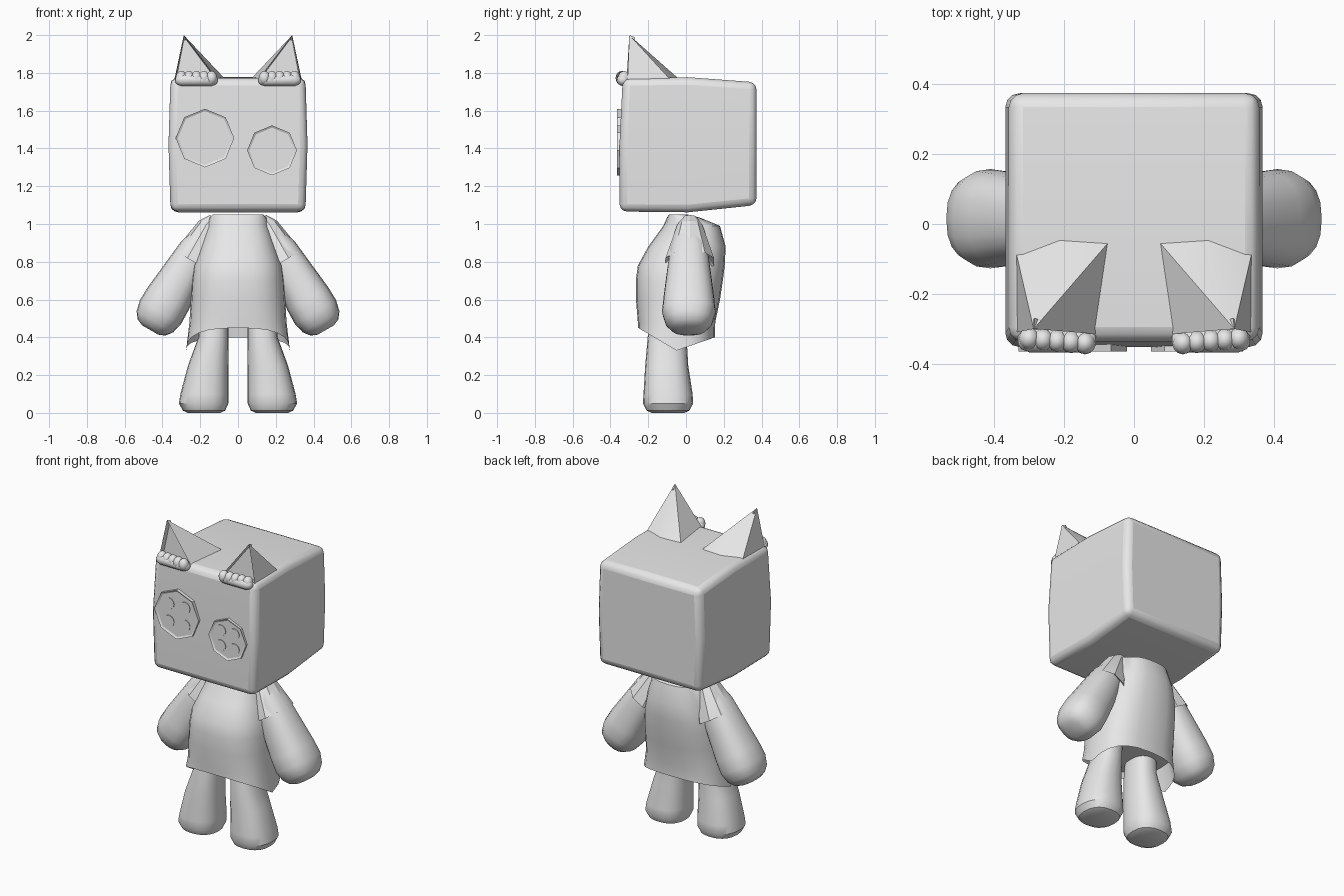
import bpy, bmesh, math
from mathutils import Vector, Matrix

if "Cube" in bpy.data.objects:
    bpy.data.objects.remove(bpy.data.objects["Cube"])

grey = bpy.data.materials.new("light_grey")
grey.diffuse_color = (0.8, 0.8, 0.8, 1)
grey.use_nodes = True
grey.node_tree.nodes["Principled BSDF"].inputs["Base Color"].default_value = grey.diffuse_color


def finish(name, bm, angle=35):
    """Turn a bmesh into a named object with smooth shading below the angle."""
    bmesh.ops.recalc_face_normals(bm, faces=bm.faces)
    me = bpy.data.meshes.new(name)
    bm.to_mesh(me)
    bm.free()
    me.materials.append(grey)
    ob = bpy.data.objects.new(name, me)
    bpy.context.collection.objects.link(ob)
    me.shade_smooth()
    me.set_sharp_from_angle(angle=math.radians(angle))
    return ob


def ring(c, u, v, ru, rv, n=20, p=2.4):
    """Superellipse points around centre c in the plane of u and v."""
    pts = []
    for i in range(n):
        a = 2 * math.pi * i / n
        x, y = math.cos(a), math.sin(a)
        x = math.copysign(abs(x) ** (2 / p), x) * ru
        y = math.copysign(abs(y) ** (2 / p), y) * rv
        pts.append(Vector(c) + Vector(u) * x + Vector(v) * y)
    return pts


def loft(name, rings, angle=35):
    """Skin closed rings and cap both ends."""
    bm = bmesh.new()
    vs = [[bm.verts.new(p) for p in r] for r in rings]
    n = len(vs[0])
    for a, b in zip(vs, vs[1:]):
        for i in range(n):
            j = (i + 1) % n
            bm.faces.new((a[i], a[j], b[j], b[i]))
    bm.faces.new(vs[0])
    bm.faces.new(vs[-1])
    return finish(name, bm, angle)


X, Y = (1, 0, 0), (0, 1, 0)

# Head: slightly barrelled cube with rounded edges and a lower, raised back
bm = bmesh.new()
bmesh.ops.create_cube(bm, size=2)
bmesh.ops.subdivide_edges(bm, edges=bm.edges, cuts=1, use_grid_fill=True)
for v in bm.verts:
    gx, gy, gz = (round(k) for k in v.co)
    top = {-1: 1.772, 0: 1.777, 1: 1.75}[gy]
    bottom = {-1: 1.066, 0: 1.062, 1: 1.10}[gy]
    z = {1: top, 0: 1.42, -1: bottom}[gz]
    x = gx * (0.368 if gz == 0 else 0.357)
    y = {-1: -0.352 + (0.017 if gz == 1 else 0), 0: 0.01, 1: 0.374}[gy]
    v.co = (x, y, z)
head = finish("head", bm, 40)
bev = head.modifiers.new("round_edges", "BEVEL")
bev.width, bev.segments = 0.04, 3
bev.limit_method, bev.angle_limit = 'ANGLE', math.radians(50)

# Button eyes: octagon plates with a raised rim and four thin dots
for side, cx, cz, r, dot in (("left", -0.175, 1.455, 0.155, 0.036),
                             ("right", 0.18, 1.39, 0.132, 0.034)):
    bm = bmesh.new()
    face = bm.faces.new([bm.verts.new((cx + r * math.sin(k * math.pi / 4), -0.33,
                                       cz + r * math.cos(k * math.pi / 4))) for k in range(8)])
    ext = bmesh.ops.extrude_face_region(bm, geom=[face])["geom"]
    bmesh.ops.translate(bm, vec=(0, -0.035, 0),
                        verts=[g for g in ext if isinstance(g, bmesh.types.BMVert)])
    bmesh.ops.recalc_face_normals(bm, faces=bm.faces)
    front = [f for f in bm.faces if f.normal.y < -0.9 and f.calc_center_median().y < -0.36]
    bmesh.ops.inset_region(bm, faces=front, thickness=0.012)
    bmesh.ops.translate(bm, vec=(0, 0.007, 0), verts=front[0].verts)
    finish(side + "_button_eye", bm, 30)
    bm = bmesh.new()
    for dx in (-1, 1):
        for dz in (-1, 1):
            m = Matrix.Translation((cx + dx * r * 0.36, -0.359, cz + dz * r * 0.36))
            bmesh.ops.create_cone(bm, cap_ends=True, segments=12, radius1=dot, radius2=dot,
                                  depth=0.006, matrix=m @ Matrix.Rotation(math.pi / 2, 4, 'X'))
    finish(side + "_button_dots", bm, 30)

# Torso in a loose shirt; the hem dips at both sides, with a closed underside
rings = []
for z, rx, y0, y1 in ((1.05, .135, -.09, .01), (1.035, .15, -.10, .07), (0.99, .165, -.12, .18),
                      (0.88, .20, -.20, .21), (0.78, .235, -.255, .205), (0.70, .245, -.266, .195),
                      (0.60, .25, -.265, .18), (0.48, .257, -.255, .155)):
    rings.append(ring((0, (y0 + y1) / 2, z), X, Y, rx, (y1 - y0) / 2, 24, 2.6))
hem = ring((0, -0.05, 0), X, Y, 0.275, 0.203, 24, 2.6)
for p in hem:
    s = (p.y + 0.05) / 0.203
    p.z = 0.33 + abs(s) * (0.12 if s < 0 else 0.07)
rings.append(hem)
rings.append(ring((0, -0.05, 0.48), X, Y, 0.245, 0.19, 24, 2.6))
loft("shirt_torso", rings, 40)

for s, side in ((-1, "left"), (1, "right")):
    # Leg: widens into a rounded foot
    loft(side + "_leg", [ring((s * cx, cy, z), X, Y, rx, ry) for z, cx, cy, rx, ry in (
        (0.0, .18, -.095, .085, .085), (.012, .18, -.095, .112, .113),
        (.05, .182, -.095, .131, .133), (.10, .178, -.095, .127, .13),
        (.25, .158, -.102, .107, .114), (.40, .13, -.10, .08, .103), (.52, .125, -.09, .075, .095))])

    # Arm: tilted outward, ending in a blunt hand
    axis = Vector((s * 0.50, 0, -0.866))
    perp = Vector((s * 0.866, 0, 0.50))
    start = Vector((s * 0.17, 0.015, 0.95))
    loft(side + "_arm", [ring(start + axis * d, perp, Y, ru, rv) for d, ru, rv in (
        (0, .06, .07), (.10, .092, .10), (.25, .108, .118), (.40, .124, .135),
        (.48, .126, .142), (.54, .112, .125), (.575, .085, .095), (.59, .05, .06))])

    # Sleeve: faceted cap over the shoulder
    loft(side + "_sleeve", [ring(Vector((s * cx, cy, z)), perp, Y, ru, rv, 10, 2.1) for
                            cx, cy, z, ru, rv in (
        (.12, .02, 1.03, .035, .04), (.15, .02, .985, .065, .07),
        (.235, .02, .80, .118, .135), (.225, .02, .83, .09, .10))], 20)

    # Ear: off-centre cone of flat sides with a hollow front
    bm = bmesh.new()
    base = [bm.verts.new((s * x, y, z)) for x, y, z in (
        (.34, -.07, 1.75), (.21, -.04, 1.77), (.075, -.055, 1.775),
        (.105, -.315, 1.76), (.337, -.31, 1.75))]
    tip = bm.verts.new((s * 0.287, -0.30, 2.0))
    bm.faces.new(base)
    for i in range(5):
        f = bm.faces.new((base[i], base[(i + 1) % 5], tip))
        if i == 3:
            inner = f
    bmesh.ops.recalc_face_normals(bm, faces=bm.faces)
    bmesh.ops.inset_region(bm, faces=[inner], thickness=0.012)
    bmesh.ops.translate(bm, vec=(0, 0.03, 0), verts=inner.verts)
    finish(side + "_ear", bm, 30)

    # Ear tuft: row of soft bumps on a rounded roll
    bm = bmesh.new()
    for i in range(5):
        t = i / 4
        m = (Matrix.Translation((s * (0.30 - 0.16 * t), -0.328 - 0.013 * t, 1.773))
             @ Matrix.Diagonal((0.030, 0.032, 0.037, 1)))
        bmesh.ops.create_uvsphere(bm, u_segments=12, v_segments=8, radius=1, matrix=m)
    finish(side + "_ear_tuft", bm, 60)
    loft(side + "_tuft_roll", [ring((s * x, -0.333, 1.762), Y, (0, 0, 1), r, r * 0.95, 12, 2) for
                               x, r in ((.332, .012), (.322, .025), (.30, .034), (.14, .034),
                                        (.118, .025), (.108, .012))], 60)
